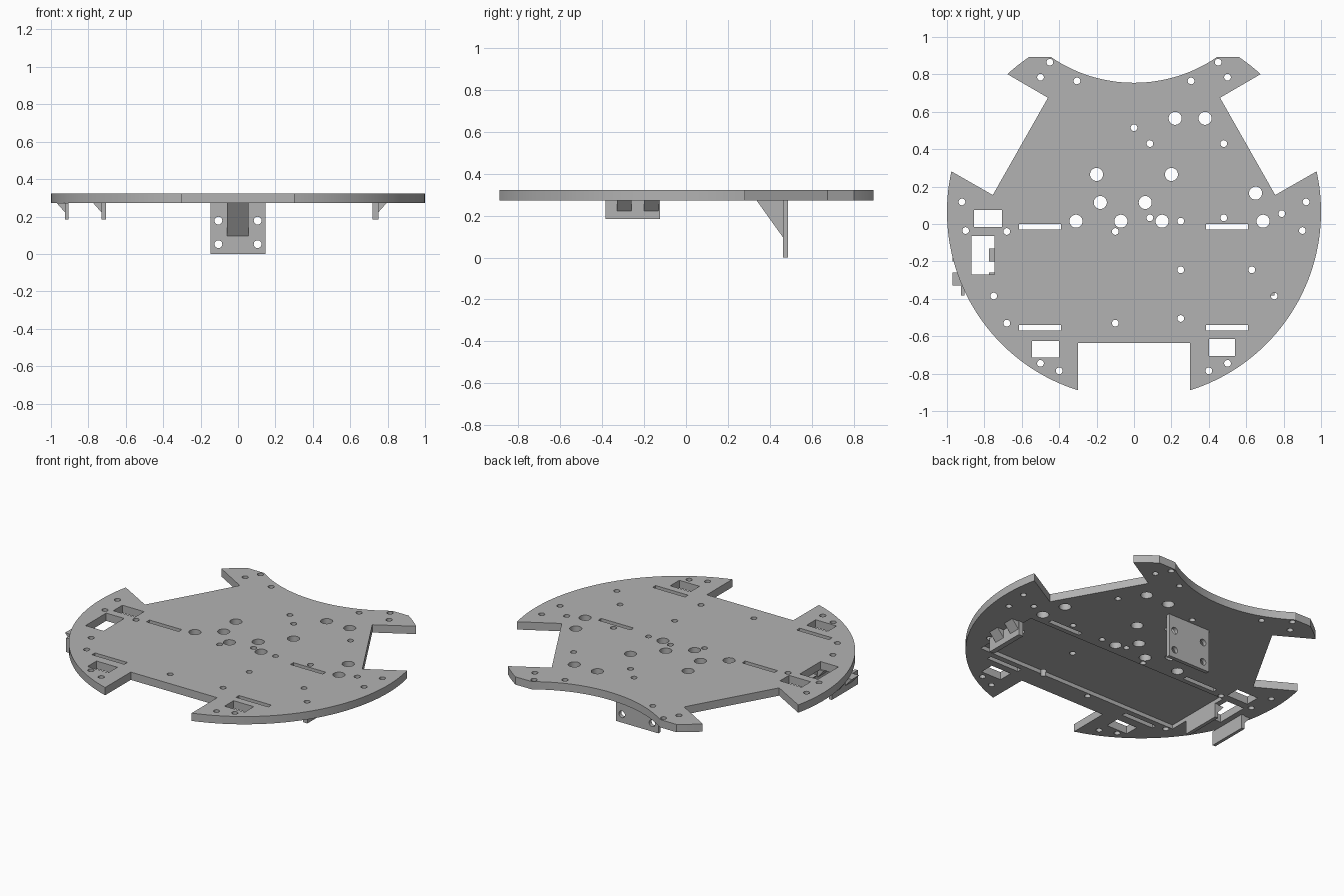
import bpy, bmesh, math
from mathutils import Matrix, Vector

cube = bpy.data.objects.get("Cube")
if cube:
    bpy.data.objects.remove(cube, do_unlink=True)

BOTTOM, TOP = 0.273, 0.322
GREY = (0.45, 0.45, 0.45, 1)
grey = bpy.data.materials.new("plain_grey")
grey.use_nodes = True
grey.diffuse_color = GREY
grey.node_tree.nodes["Principled BSDF"].inputs["Base Color"].default_value = GREY


def make_object(name, bm):
    bmesh.ops.recalc_face_normals(bm, faces=bm.faces)
    mesh = bpy.data.meshes.new(name)
    bm.to_mesh(mesh)
    bm.free()
    mesh.materials.append(grey)
    obj = bpy.data.objects.new(name, mesh)
    bpy.context.collection.objects.link(obj)
    return obj


def add_prism(bm, points, offset):
    """Extrude a closed outline of 3D points along an offset."""
    face = bm.faces.new([bm.verts.new(p) for p in points])
    moved = bmesh.ops.extrude_face_region(bm, geom=[face])["geom"]
    verts = [v for v in moved if isinstance(v, bmesh.types.BMVert)]
    bmesh.ops.translate(bm, verts=verts, vec=offset)


def add_box(bm, x0, x1, y0, y1, z0, z1):
    add_prism(bm, [(x0, y0, z0), (x1, y0, z0), (x1, y1, z0), (x0, y1, z0)],
              Vector((0, 0, z1 - z0)))


def add_cylinder(bm, place, radius, turn=Matrix()):
    bmesh.ops.create_cone(bm, cap_ends=True, segments=24, radius1=radius,
                          radius2=radius, depth=0.2,
                          matrix=Matrix.Translation(place) @ turn)


def cut(obj, bm):
    """Subtract a temporary cutter mesh from an object."""
    cutter = make_object("cutter", bm)
    cutter.hide_render = True
    mod = obj.modifiers.new("cut", 'BOOLEAN')
    mod.operation, mod.solver, mod.object = 'DIFFERENCE', 'EXACT', cutter
    graph = bpy.context.evaluated_depsgraph_get()
    old = obj.data
    new = bpy.data.meshes.new_from_object(obj.evaluated_get(graph))
    obj.modifiers.clear()
    obj.data = new
    bpy.data.meshes.remove(old)
    bpy.data.objects.remove(cutter, do_unlink=True)


def arc(cy, radius, start, end, steps):
    angles = [math.radians(start + (end - start) * i / steps) for i in range(steps + 1)]
    return [(radius * math.cos(a), cy + radius * math.sin(a)) for a in angles]


# Base plate outline: right half from front notch to the rear hollow, then mirrored
half = [(0.3, -0.635)]
half += arc(0.065, 1, -72.5, 12.5, 40)
half += [(0.755, 0.155), (0.46, 0.675)]
half += arc(0.065, 1, 47.4, 56, 5)
half += arc(1.54, 0.785, -55.5, -90, 16)[:-1]
outline = half + [(0, 0.755)] + [(-x, y) for x, y in reversed(half)]
bm = bmesh.new()
add_prism(bm, [(x, y, BOTTOM) for x, y in outline], Vector((0, 0, TOP - BOTTOM)))
plate = make_object("base_plate", bm)

# Screw holes, cable holes, windows and wheel slots
paired = [(0.45, 0.865), (0.5, 0.785), (0.305, 0.765), (0.92, 0.118),
          (0.9, -0.035), (0.75, -0.385), (0.5, -0.745), (0.4, -0.785)]
single = [(0, 0.515), (0.085, 0.43), (0.48, 0.43), (0.085, 0.033), (0.25, 0.015),
          (0.48, 0.033), (0.79, 0.055), (0.25, -0.245), (0.63, -0.245),
          (0.25, -0.505), (-0.1, -0.04), (-0.68, -0.04), (-0.1, -0.53), (-0.68, -0.53)]
large = [(0.22, 0.565), (0.38, 0.565), (-0.2, 0.265), (0.2, 0.265), (-0.18, 0.115),
         (0.06, 0.115), (-0.31, 0.015), (-0.07, 0.015), (0.15, 0.015),
         (0.65, 0.165), (0.69, 0.015)]
windows = [(-0.855, -0.705, -0.015, 0.075), (-0.87, -0.745, -0.27, -0.065),
           (-0.545, -0.4, -0.715, -0.625), (0.4, 0.54, -0.705, -0.615)]
for y in (-0.03, -0.57):
    windows += [(-0.615, -0.39, y, y + 0.03), (0.385, 0.61, y, y + 0.03)]

bm = bmesh.new()
for x, y in single + paired + [(-x, y) for x, y in paired]:
    add_cylinder(bm, (x, y, 0.3), 0.018)
for x, y in large:
    add_cylinder(bm, (x, y, 0.3), 0.035)
for w in windows:
    add_box(bm, *w, 0.2, 0.4)
cut(plate, bm)

# Shallow pocket on the underside
bm = bmesh.new()
add_box(bm, -0.71, 0.715, -0.505, -0.06, 0.2, BOTTOM + 0.025)
cut(plate, bm)

# Rear hanging bracket with four screw holes
bm = bmesh.new()
add_box(bm, -0.148, 0.146, 0.462, 0.486, 0, BOTTOM)
bracket = make_object("rear_bracket", bm)
bm = bmesh.new()
for x in (-0.105, 0.105):
    for z in (0.052, 0.178):
        add_cylinder(bm, (x, 0.474, z), 0.021, Matrix.Rotation(math.pi / 2, 4, 'X'))
cut(bracket, bm)

# Triangular brace in front of the bracket
bm = bmesh.new()
add_prism(bm, [(-0.06, 0.336, BOTTOM), (-0.06, 0.462, BOTTOM), (-0.06, 0.462, 0.097)],
          Vector((0.116, 0, 0)))
make_object("bracket_brace", bm)

# Hanging side tabs, each with two small braces on one side
for name, x0, x1, side in (("outer_right_tab", -0.925, -0.905, -1),
                           ("inner_right_tab", -0.73, -0.707, -1),
                           ("left_tab", 0.718, 0.75, 1)):
    bm = bmesh.new()
    add_box(bm, x0, x1, -0.383, -0.125, 0.184, BOTTOM)
    make_object(name, bm)
    edge = x1 if side > 0 else x0
    bm = bmesh.new()
    for y in (-0.33, -0.2):
        add_prism(bm, [(edge, y, BOTTOM), (edge + side * 0.045, y, BOTTOM), (edge, y, 0.222)],
                  Vector((0, 0.07, 0)))
    make_object(name + "_braces", bm)

# Smooth round edges, keep corners sharp
bpy.ops.object.select_all(action='DESELECT')
for obj in (plate, bracket):
    obj.select_set(True)
bpy.context.view_layer.objects.active = plate
bpy.ops.object.shade_smooth_by_angle(angle=math.radians(30))
